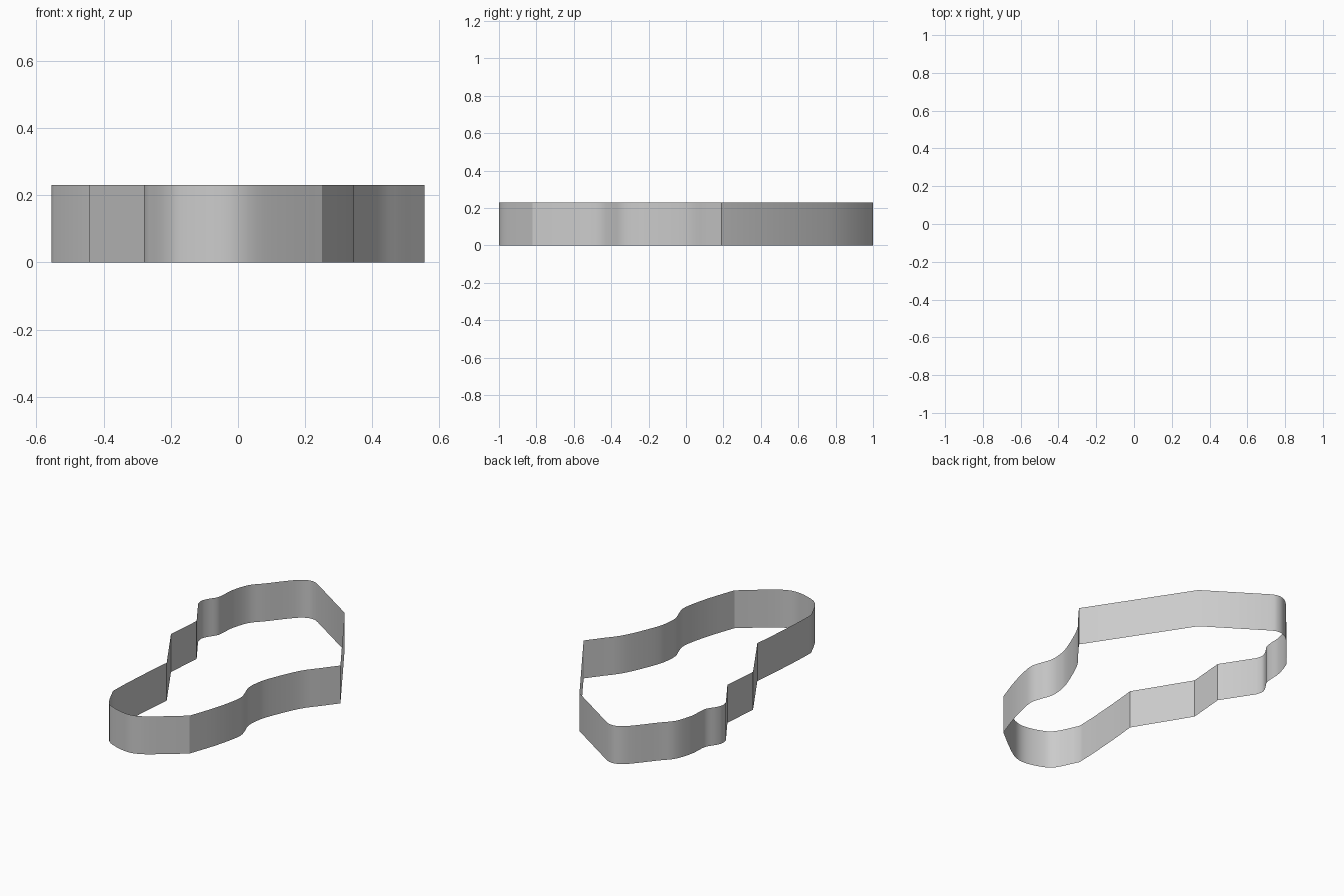
import bpy, bmesh
from mathutils import Vector

if "Cube" in bpy.data.objects:
    bpy.data.objects.remove(bpy.data.objects["Cube"])

HEIGHT = 0.23

# Outline as runs between sharp corners, each run is a smooth curve
RUNS = [
    # right flank, from front corner to the widest right corner
    [(.25, -.82), (.305, -.66), (.338, -.53), (.345, -.46), (.328, -.40), (.307, -.34),
     (.308, -.27), (.33, -.18), (.41, 0), (.485, .10), (.555, .19)],
    # straight back right walls
    [(.555, .19), (.18, .765)],
    [(.18, .765), (-.155, .985)],
    # rounded back and left flank
    [(-.155, .985), (-.19, 1.0), (-.235, .995), (-.29, .955), (-.395, .83), (-.46, .755),
     (-.495, .65), (-.50, .58), (-.508, .53), (-.54, .48), (-.555, .44), (-.548, .40)],
    [(-.548, .40), (-.425, .21)],
    [(-.425, .21), (-.443, -.01)],
    [(-.443, -.01), (-.248, -.33)],
    [(-.248, -.33), (-.26, -.45), (-.271, -.60), (-.277, -.70), (-.28, -.80)],
    # rounded front end
    [(-.28, -.80), (-.215, -.93), (-.15, -.975), (-.05, -1.0), (.03, -.983), (.13, -.915), (.25, -.82)],
]


def smooth_run(pts, steps=4):
    """Catmull-Rom through the points, leaving out the last one."""
    p = [Vector(q) for q in pts]
    if len(p) == 2:
        return p[:1]
    p = [2 * p[0] - p[1]] + p + [2 * p[-1] - p[-2]]
    out = []
    for a, b, c, d in zip(p, p[1:], p[2:], p[3:]):
        for i in range(steps):
            t = i / steps
            out.append(0.5 * (2 * b + (c - a) * t + (2 * a - 5 * b + 4 * c - d) * t * t
                              + (3 * b - a - 3 * c + d) * t ** 3))
    return out


# Thin upright band following the outline
outline = [q for run in RUNS for q in smooth_run(run)]
bm = bmesh.new()
low = [bm.verts.new((q.x, q.y, 0)) for q in outline]
high = [bm.verts.new((q.x, q.y, HEIGHT)) for q in outline]
n = len(outline)
for i in range(n):
    j = (i + 1) % n
    bm.faces.new((low[i], low[j], high[j], high[i]))
mesh = bpy.data.meshes.new("outline_band")
bm.to_mesh(mesh)
bm.free()
band = bpy.data.objects.new("outline_band", mesh)
bpy.context.collection.objects.link(band)

bpy.context.view_layer.objects.active = band
band.select_set(True)
bpy.ops.object.shade_smooth_by_angle()
